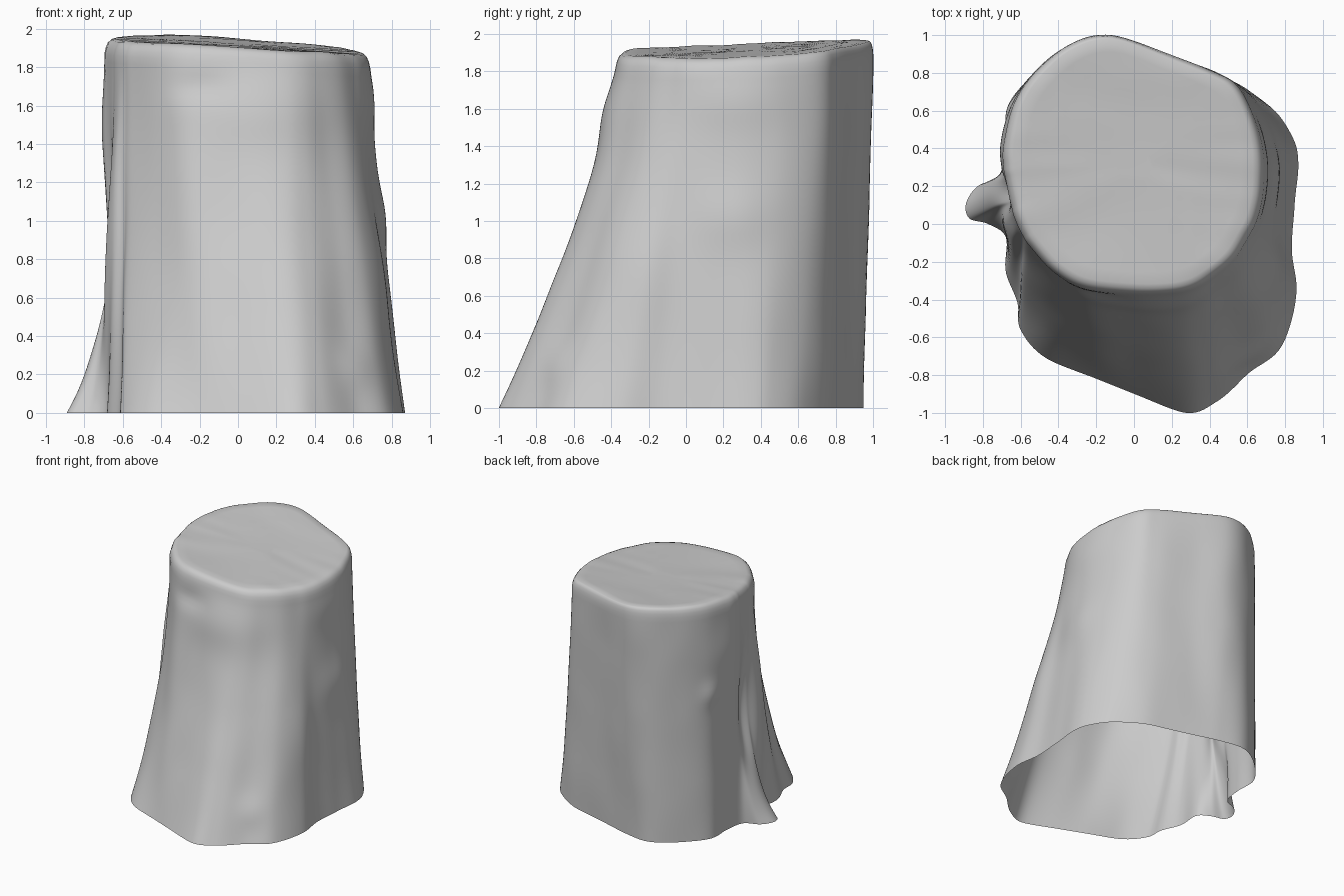
import bpy
import bmesh
import math
from mathutils import Vector, noise

cube = bpy.data.objects.get("Cube")
if cube:
    bpy.data.objects.remove(cube, do_unlink=True)

SIDES = 220
LEVELS = 48
RIM_DROP = 0.08

# Matching outline points: ground x, y and rim x, y, counter-clockwise
OUTLINE = [
    (.83, -.13, .65, .02), (.85, .1, .68, .18), (.87, .32, .68, .38),
    (.84, .46, .64, .55), (.72, .62, .55, .73), (.5, .76, .42, .81),
    (.2, .84, .15, .91), (-.08, .92, -.12, 1), (-.32, .94, -.34, .95),
    (-.55, .78, -.51, .82), (-.67, .62, -.63, .64), (-.68, .42, -.69, .42),
    (-.71, .26, -.69, .3), (-.83, .2, -.68, .24), (-.89, .11, -.67, .18),
    (-.87, .03, -.66, .13), (-.77, 0, -.65, .09), (-.68, -.07, -.64, .05),
    (-.68, -.25, -.62, 0), (-.62, -.42, -.59, -.06), (-.6, -.56, -.55, -.12),
    (-.45, -.72, -.42, -.26), (-.2, -.82, -.26, -.34), (.02, -.91, 0, -.37),
    (.28, -1, .2, -.36), (.44, -.94, .33, -.33), (.6, -.8, .43, -.27),
    (.78, -.65, .53, -.18), (.86, -.37, .6, -.08),
]

# Knots and hollows: centre, width, height, outward amount
BUMPS = [
    ((-.68, .02, .75), .10, .48, .035),   # ridge above the side root
    ((-.67, .18, .85), .07, .48, -.055),  # groove beside the ridge
    ((-.7, .4, .85), .16, .3, -.02),      # shallow wall behind the groove
    ((-.7, .42, 1.5), .25, .22, .018),    # swelling above that wall
    ((.76, .25, 1.03), .2, .17, .025),    # knot on the +x side
    ((.72, -.22, .8), .24, .45, .025),    # fuller wall in front of the knot
    ((.7, .25, 1.65), .25, .15, .02),     # swelling under the rim
    ((.1, -.44, 1.6), .36, .2, .032),     # swelling at the front
    ((-.2, -.42, 1.7), .16, .07, -.02),   # hollow under the rim
    ((.62, -.72, .25), .10, .12, .02),    # lump near the ground
    ((-.66, .6, 1.2), .09, .10, .022),    # knot at the back
]


def top_height(x, y):
    """Slightly tilted and bowed cut face."""
    v = y - .33
    return 1.912 - .055 * x + .04 * (v + v * v)


def taper(x, y):
    """Taper power: side root and corner opposite it flare near the ground."""
    if x < -.69:
        return 5
    return 2 if x < -.3 and y < -.3 else 1.3


def smooth_loop(points, count):
    """Closed Catmull-Rom curve through the points."""
    n = len(points)
    loop = []
    for i in range(count):
        k, f = divmod(i * n / count, 1)
        a, b, c, d = (points[(int(k) + o) % n] for o in (-1, 0, 1, 2))
        loop.append(b + (c - a) * f / 2 + (a - b * 2.5 + c * 2 - d / 2) * f ** 2
                    + (b * 1.5 - a / 2 - c * 1.5 + d / 2) * f ** 3)
    return loop


def section(t):
    """Outline at height fraction t."""
    points = [Vector((bx, by)).lerp(Vector((tx, ty)), 1 - (1 - t) ** taper(bx, by))
              for bx, by, tx, ty in OUTLINE]
    ring = []
    for p in smooth_loop(points, SIDES):
        co = Vector((p.x, p.y, t * (top_height(p.x, p.y) - RIM_DROP)))
        out = Vector((p.x, p.y - .32 * t, 0)).normalized()
        push = .008 * noise.noise(Vector((co.x * 4, co.y * 4, co.z * 2)))
        for (x, y, z), width, height, amount in BUMPS:
            d = ((co.x - x) ** 2 + (co.y - y) ** 2) / width ** 2
            push += amount * math.exp(-d - ((co.z - z) / height) ** 2)
        ring.append(co + out * push)
    return ring


def cap_ring(edge, inset, drop, scale=1):
    """Ring of the rounded rim or of the cut face."""
    centre = Vector((0, .32))
    ring = []
    for co in edge:
        arm = co.xy - centre
        pull = inset * (1 - .6 * max(0, arm.normalized().y))
        p = centre + arm * (1 - pull / arm.length) * scale
        wave = .006 * noise.noise(Vector((p.x * 2, p.y * 7, 0)))
        ring.append(Vector((p.x, p.y, top_height(p.x, p.y) - drop + wave)))
    return ring


# Bark wall, rounded rim, then cut face
rings = [section(i / LEVELS) for i in range(LEVELS + 1)]
edge = rings[-1]
for inset, drop in ((.007, .05), (.018, .024), (.036, .008), (.06, 0)):
    rings.append(cap_ring(edge, inset, drop))
for scale in (.9, .75, .6, .45, .3, .15):
    rings.append(cap_ring(edge, .06, 0, scale))

bm = bmesh.new()
loops = [[bm.verts.new(co) for co in ring] for ring in rings]
for low, high in zip(loops, loops[1:]):
    for j in range(SIDES):
        k = (j + 1) % SIDES
        bm.faces.new((low[j], low[k], high[k], high[j]))
bm.faces.new(loops[-1])
mesh = bpy.data.meshes.new("tree_stump")
bm.to_mesh(mesh)
bm.free()
mesh.shade_smooth()

# Plain grey material
grey = bpy.data.materials.new("plain_grey")
grey.use_nodes = True
colour = (.6, .6, .6, 1)
grey.diffuse_color = colour
grey.node_tree.nodes["Principled BSDF"].inputs["Base Color"].default_value = colour
mesh.materials.append(grey)

stump = bpy.data.objects.new("tree_stump", mesh)
bpy.context.collection.objects.link(stump)
